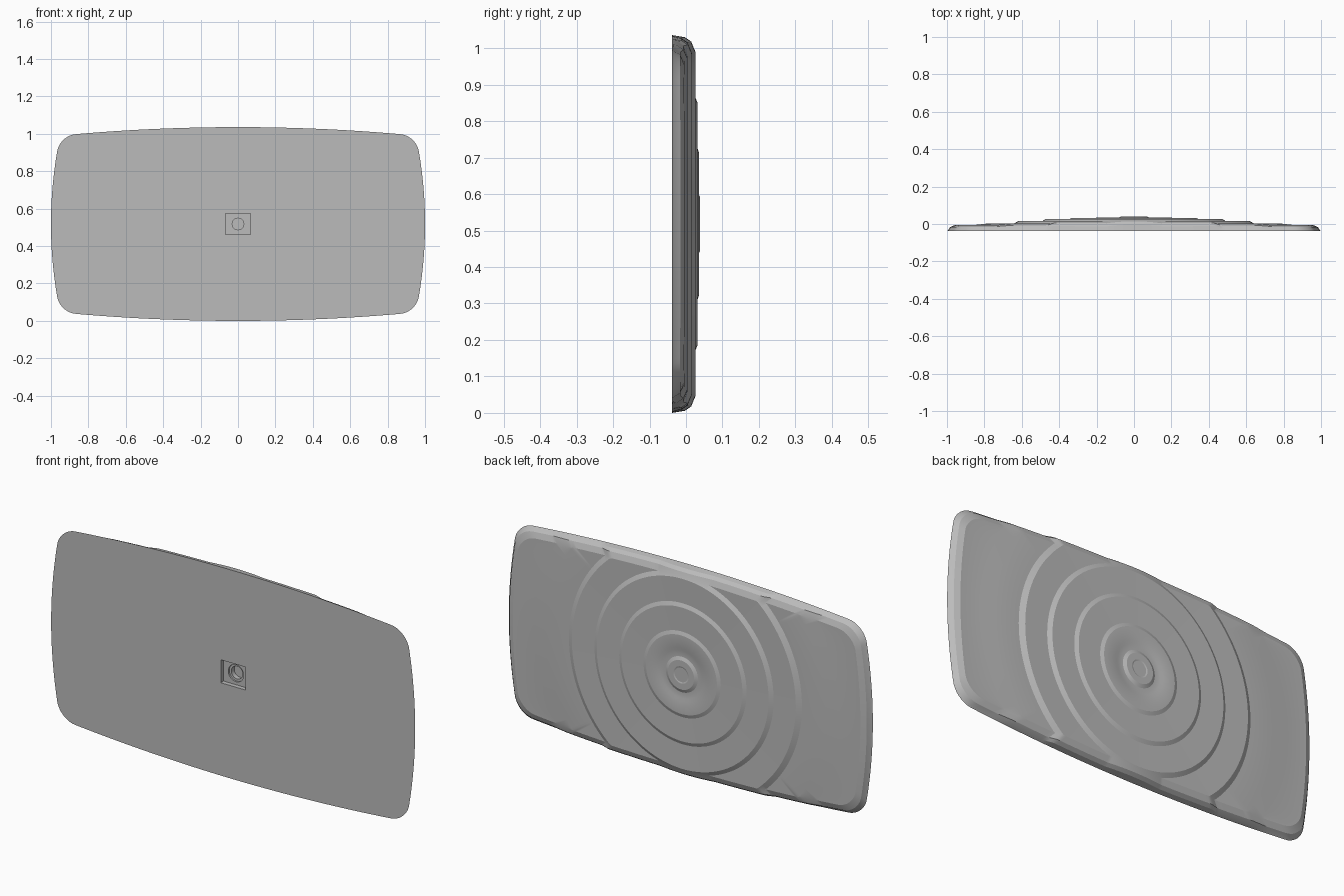
import bpy, bmesh
from math import sin, cos, pi, hypot, atan2

old = bpy.data.objects.get("Cube")
if old:
    bpy.data.objects.remove(old)

CENTRE_Z = 0.518
FRONT_Y = -0.038
SPOKES = 480
POCKET_W, POCKET_H = 0.068, 0.057

# Back relief: (radius, depth) of the concentric terraces
RELIEF = [(0, .037), (.036, .037), (.042, .039), (.072, .039), (.088, .032),
          (.118, .032), (.132, .036), (.195, .036), (.212, .030),
          (.332, .032), (.35, .024), (.472, .026), (.492, .015),
          (.615, .017), (.64, .004), (.77, .004), (.84, -.004), (1.2, -.006)]

# Rounded rim: (inset from outline, drop below the relief)
RIM = [(.045, 0), (.018, .011), (.006, .028)]


def relief(r):
    for (r0, y0), (r1, y1) in zip(RELIEF, RELIEF[1:]):
        if r <= r1:
            return y0 + (y1 - y0) * (r - r0) / (r1 - r0)
    return RELIEF[-1][1]


def inside(x, z, inset, radius=.08):
    """Barrel-sided rectangle with rounded corners."""
    u = radius - (1 - inset - .22 * z * z - abs(x))
    v = radius - (CENTRE_Z - inset - .05 * x * x - abs(z))
    return hypot(max(u, 0), max(v, 0)) - radius + min(max(u, v), 0) < 0


def reach(a, inset):
    """Distance from the middle to the inset outline at angle a."""
    lo, hi = 0, 1.3
    for _ in range(26):
        mid = (lo + hi) / 2
        if inside(mid * cos(a), mid * sin(a), inset):
            lo = mid
        else:
            hi = mid
    return lo


def pocket(a):
    return min(POCKET_W / max(abs(cos(a)), 1e-6), POCKET_H / max(abs(sin(a)), 1e-6))


def spoke(a):
    """(radius, y) pairs from the back centre, round the rim, into the front pocket."""
    edge = reach(a, RIM[0][0])
    pts = [(min(r, edge), relief(min(r, edge))) for r, _ in RELIEF[1:]]
    for inset, drop in RIM[1:]:
        pts.append((reach(a, inset), max(relief(edge) - drop, FRONT_Y + .004)))
    pts += [(reach(a, 0), FRONT_Y), (pocket(a), FRONT_Y), (pocket(a), -.016)]
    pts += [(.042, -.016), (.042, -.008), (.031, -.008), (.031, .015)]
    return pts


# Extra spokes land on the pocket corners
corner = atan2(POCKET_H, POCKET_W)
angles = [2 * pi * i / SPOKES for i in range(SPOKES)]
angles = sorted(angles + [corner, pi - corner, pi + corner, 2 * pi - corner])

# Panel body
bm = bmesh.new()
rows = [[bm.verts.new((r * cos(a), y, CENTRE_Z + r * sin(a))) for r, y in spoke(a)]
        for a in angles]
for i, row in enumerate(rows):
    prev = rows[i - 1]
    for j in range(len(row) - 1):
        bm.faces.new((prev[j], prev[j + 1], row[j + 1], row[j]))
bm.faces.new([row[0] for row in rows])
bm.faces.new([row[-1] for row in rows])
bmesh.ops.remove_doubles(bm, verts=bm.verts, dist=1e-5)
bmesh.ops.recalc_face_normals(bm, faces=bm.faces)
mesh = bpy.data.meshes.new("terraced_panel")
bm.to_mesh(mesh)
bm.free()
panel = bpy.data.objects.new("terraced_panel", mesh)
bpy.context.collection.objects.link(panel)

# Single grey finish
grey = bpy.data.materials.new("plain_grey")
grey.use_nodes = True
grey.diffuse_color = (.5, .5, .5, 1)
grey.node_tree.nodes["Principled BSDF"].inputs["Base Color"].default_value = (.5, .5, .5, 1)
mesh.materials.append(grey)

bpy.ops.object.select_all(action="DESELECT")
panel.select_set(True)
bpy.context.view_layer.objects.active = panel
bpy.ops.object.shade_smooth_by_angle(angle=.28)
